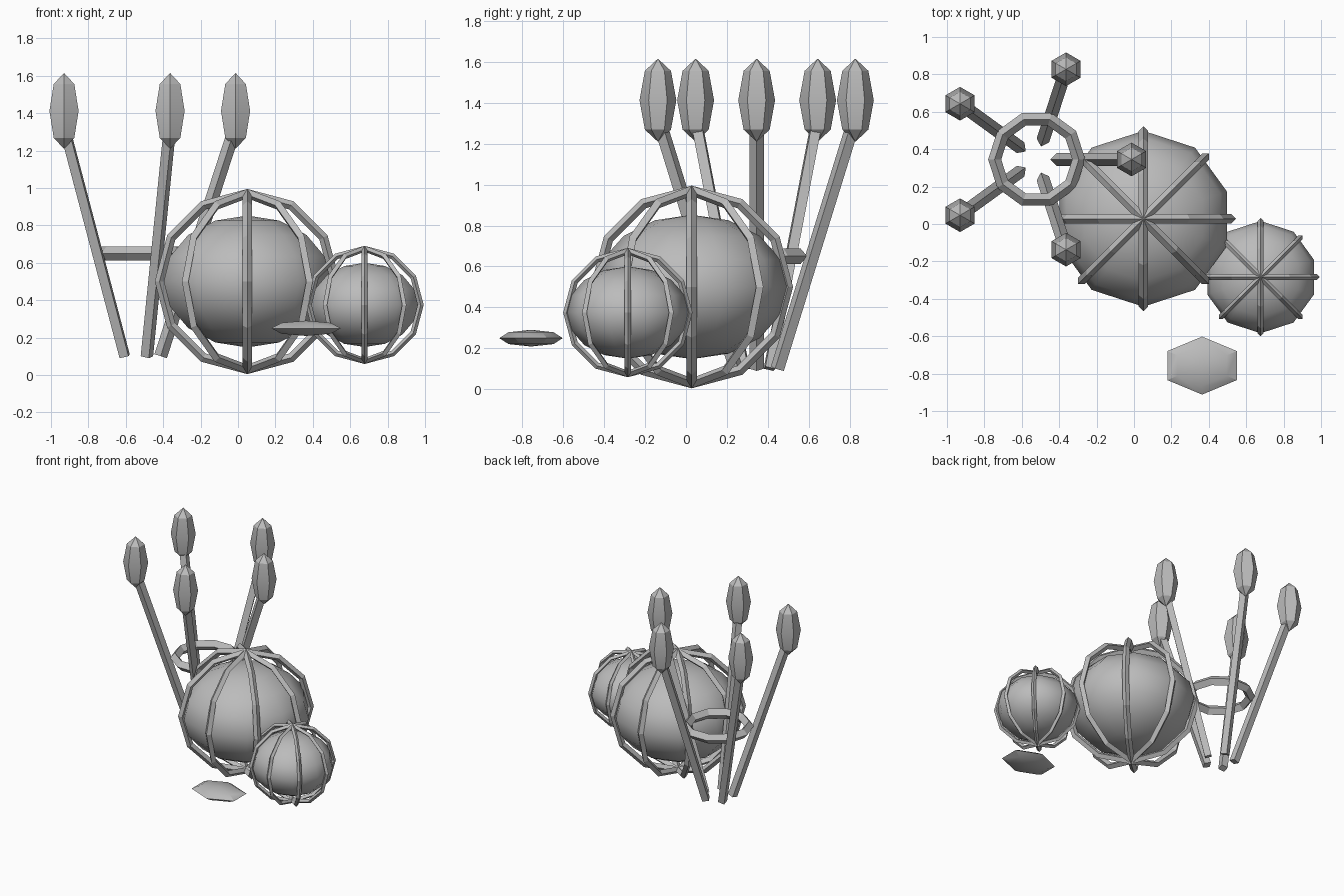
import bpy
from math import pi, cos, sin

cube = bpy.data.objects.get("Cube")
if cube:
    bpy.data.objects.remove(cube, do_unlink=True)

grey = bpy.data.materials.new("plain_grey")
grey.use_nodes = True
colour = (0.5, 0.5, 0.5, 1)
grey.diffuse_color = colour
grey.node_tree.nodes["Principled BSDF"].inputs["Base Color"].default_value = colour


def finish(name):
    ob = bpy.context.object
    ob.name = name
    ob.data.materials.append(grey)
    return ob


def ball(name, loc, size, segments, rings):
    bpy.ops.mesh.primitive_uv_sphere_add(
        segments=segments, ring_count=rings, radius=1, location=loc)
    bpy.context.object.scale = size
    bpy.ops.object.transform_apply(location=False, rotation=False, scale=True)
    return finish(name)


def hoop(name, loc, major, minor, segments, rotation=(0, 0, 0)):
    bpy.ops.mesh.primitive_torus_add(
        major_segments=segments, minor_segments=4, major_radius=major,
        minor_radius=minor, location=loc, rotation=rotation)
    return finish(name)


# Squashed round body wrapped in four upright hoops
def gourd(name, loc, radius, rib):
    ball(name + "_body", loc, (radius, radius, radius * 0.75), 10, 8)
    bpy.ops.object.shade_smooth()
    for i in range(4):
        hoop(f"{name}_rib_{i + 1}", loc, radius, rib, 12, (pi / 2, 0, i * pi / 4))


gourd("large_gourd", (0.05, 0.028, 0.5), 0.47, 0.025)
gourd("small_gourd", (0.677, -0.284, 0.375), 0.30, 0.016)

# Bundle of leaning stalks with pods, held by a ring
cx, cy = -0.52, 0.345
for i in range(5):
    a = i * 2 * pi / 5
    bpy.ops.mesh.primitive_cylinder_add(
        vertices=4, radius=0.035, depth=1.25,
        location=(cx + 0.3 * cos(a), cy + 0.3 * sin(a), 0.695),
        rotation=(0, 0.315, a))
    finish(f"stalk_{i + 1}")
    ball(f"pod_{i + 1}", (cx + 0.507 * cos(a), cy + 0.507 * sin(a), 1.412),
         (0.09, 0.09, 0.203), 6, 4)
    bpy.ops.object.shade_smooth_by_angle()

binding = hoop("binding_ring", (cx, cy, 0.65), 0.225, 0.035, 10)
binding.scale.z = 1.1

# Flat lens-shaped leaf lying in front
ball("leaf", (0.364, -0.757, 0.25), (0.215, 0.155, 0.041), 6, 4)
bpy.ops.object.shade_smooth_by_angle()
